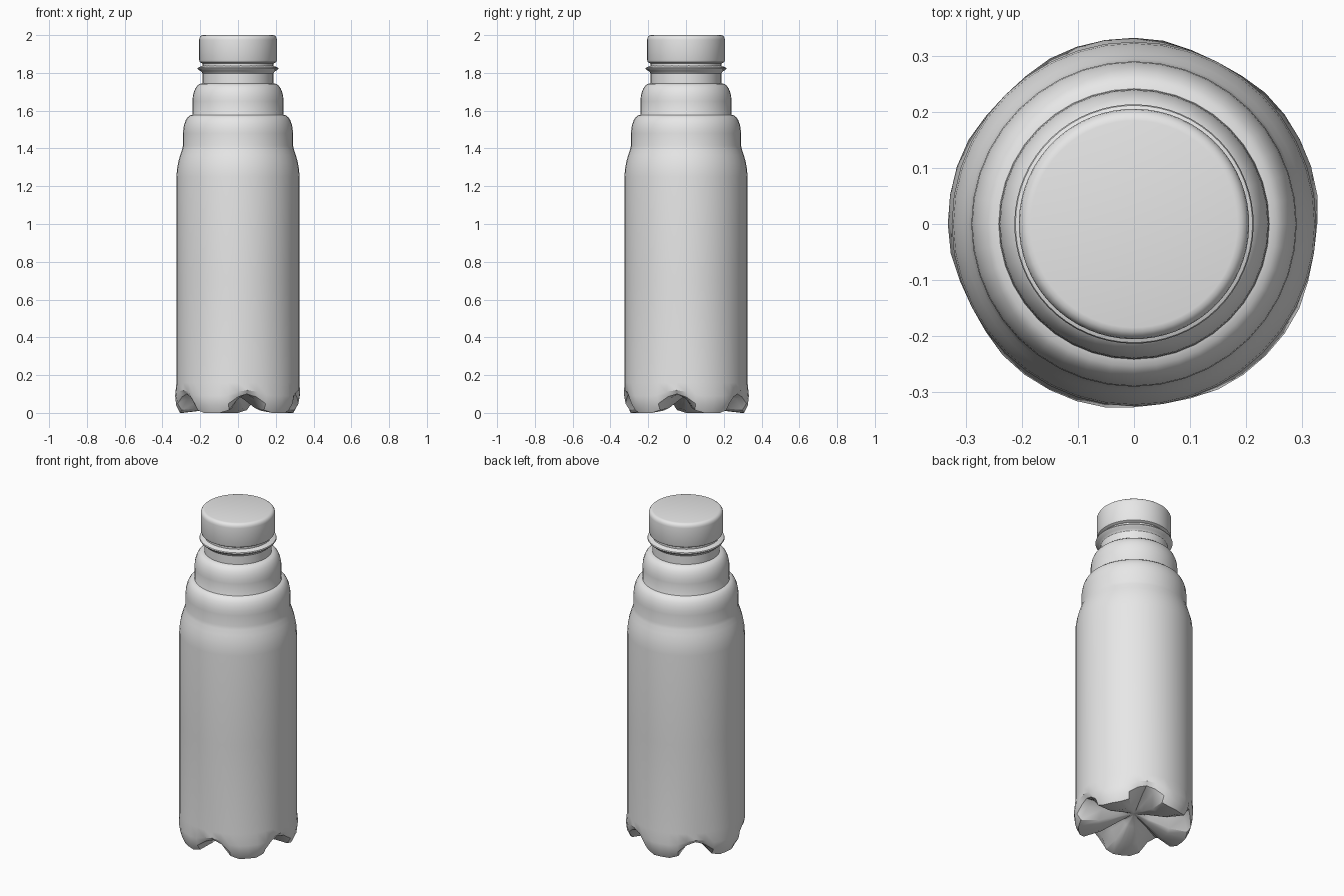
import bpy, bmesh, math

cube = bpy.data.objects.get("Cube")
if cube:
    bpy.data.objects.remove(cube, do_unlink=True)

# Single plain grey material
grey = bpy.data.materials.new("plain grey")
grey.use_nodes = True
GREY = (0.8, 0.8, 0.8, 1.0)
grey.diffuse_color = GREY
grey.node_tree.nodes["Principled BSDF"].inputs["Base Color"].default_value = GREY

FIRST_FOOT = math.radians(27)                  # direction of one of the five feet
FOOT_WEIGHT = [1, 1, 0.85, 0.25, 0, 0.25, 0.85, 1]   # foot to valley and back


def loft(name, rings, segments, smooth_angle=35):
    """Join rings of (radius, z), or (valley r, valley z, foot r, foot z), top to bottom."""
    bm = bmesh.new()
    loops = []
    for ring in rings:
        loop = []
        for i in range(segments):
            a = FIRST_FOOT + 2 * math.pi * i / segments
            r, z = ring[:2]
            if len(ring) == 4:
                w = FOOT_WEIGHT[i % 8]
                r += (ring[2] - r) * w
                z += (ring[3] - z) * w
            loop.append(bm.verts.new((r * math.cos(a), r * math.sin(a), z)))
        loops.append(loop)
    for upper, lower in zip(loops, loops[1:]):
        for i in range(segments):
            j = (i + 1) % segments
            bm.faces.new((upper[i], lower[i], lower[j], upper[j]))
    # Close both ends
    bm.faces.new(loops[0])
    bm.faces.new(loops[-1])
    bmesh.ops.recalc_face_normals(bm, faces=bm.faces)
    mesh = bpy.data.meshes.new(name)
    bm.to_mesh(mesh)
    bm.free()
    mesh.materials.append(grey)
    obj = bpy.data.objects.new(name, mesh)
    bpy.context.collection.objects.link(obj)
    bpy.ops.object.select_all(action='DESELECT')
    obj.select_set(True)
    bpy.context.view_layer.objects.active = obj
    bpy.ops.object.shade_smooth_by_angle(angle=math.radians(smooth_angle))
    return obj


def bulge(r_top, z_top, r_side, z_side, steps=6):
    """Quarter-ellipse shoulder from a narrow top to a vertical side."""
    return [(r_top + (r_side - r_top) * math.sin(t), z_side + (z_top - z_side) * math.cos(t))
            for t in (math.pi / 2 * k / steps for k in range(steps + 1))]


# Screw cap with rounded rims
loft("cap", bulge(0.185, 2.0, 0.206, 1.975, 4)
     + [(0.206, 1.868), (0.202, 1.857), (0.19, 1.85)], 64)

# Collar ring under the cap
loft("neck_collar", [(0.186, 1.838), (0.197, 1.834), (0.212, 1.828), (0.214, 1.822),
                     (0.210, 1.816), (0.195, 1.809), (0.186, 1.795)], 64)

# Neck, two stepped shoulders, straight wall and five-footed base
neck = [(0.187, 1.86), (0.187, 1.745)]
upper_shoulder = bulge(0.192, 1.744, 0.241, 1.65) + [(0.241, 1.58)]
lower_shoulder = bulge(0.242, 1.578, 0.291, 1.48) + [(0.291, 1.415)]
wall = [(0.296, 1.395), (0.306, 1.365), (0.316, 1.33), (0.323, 1.29), (0.326, 1.25),
        (0.326, 0.7), (0.326, 0.16)]
base = [(0.326, 0.12, 0.333, 0.09),
        (0.306, 0.10, 0.327, 0.04),
        (0.270, 0.10, 0.308, 0.0),
        (0.190, 0.10, 0.200, 0.012),
        (0.090, 0.092, 0.085, 0.06),
        (0.015, 0.088)]
loft("bottle", neck + upper_shoulder + lower_shoulder + wall + base, 40)
